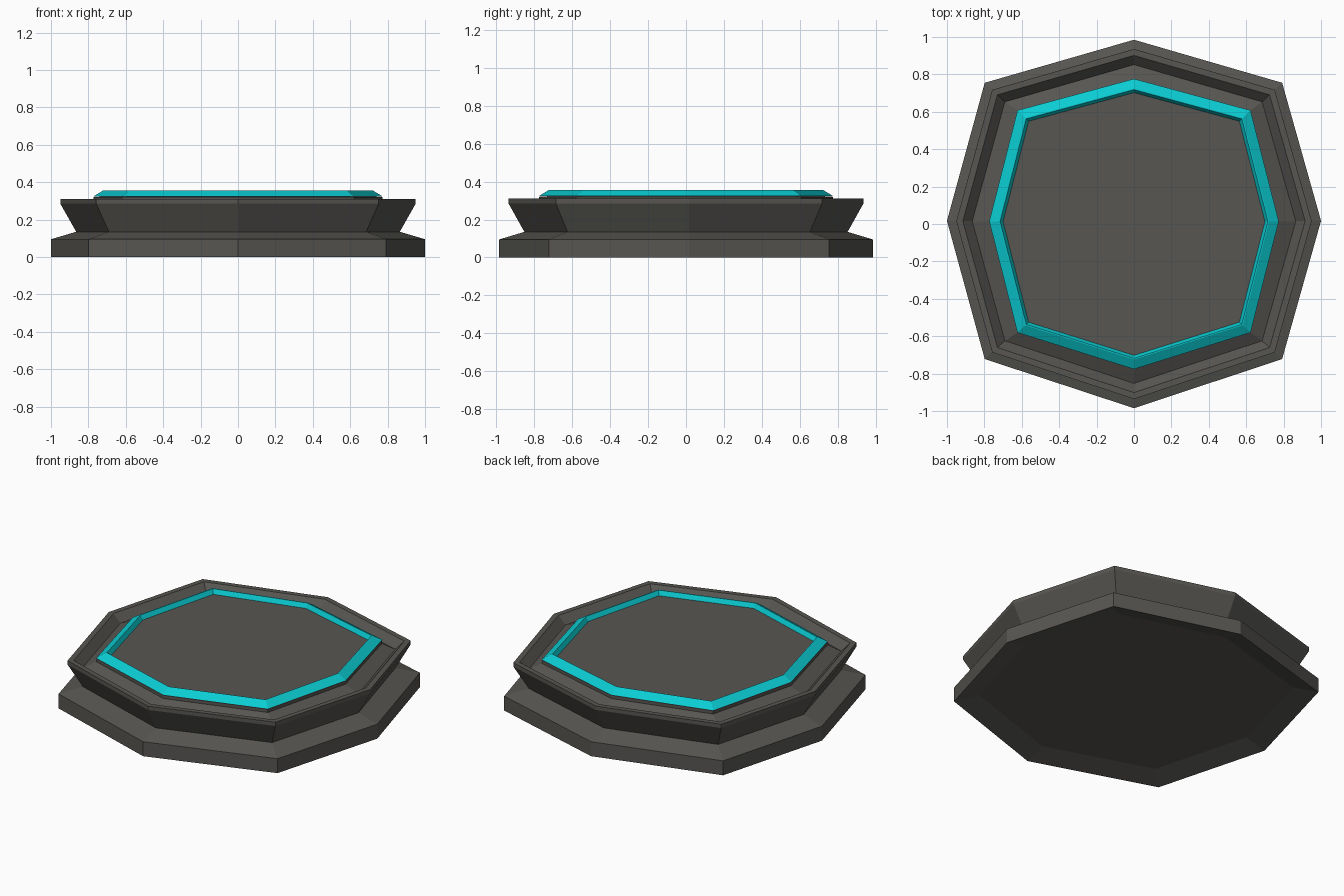
import bpy, bmesh

if "Cube" in bpy.data.objects:
    bpy.data.objects.remove(bpy.data.objects["Cube"])

# Two octagon outlines (unit radius): the foot and rim, and the squarer top plate
OUTER = [(1, .017), (.792, .755), (0, .985), (-.798, .755),
         (-1, .017), (-.798, -.722), (0, -.985), (.792, -.722)]
INNER = [(1, .018), (.805, .785), (0, 1.003), (-.805, .785),
         (-1, .018), (-.805, -.75), (0, -1.003), (.805, -.75)]


def material(name, rgb):
    m = bpy.data.materials.new(name)
    m.diffuse_color = (*rgb, 1)
    m.use_nodes = True
    m.node_tree.nodes["Principled BSDF"].inputs["Base Color"].default_value = m.diffuse_color
    return m


def octagon_loft(name, profile, mat, caps=False):
    """Sweep a (scale, height) profile around the octagon; capped or closed in a ring."""
    bm = bmesh.new()
    rings = [[bm.verts.new((x * s, y * s, z)) for x, y in (INNER if s < .8 else OUTER)]
             for s, z in profile]
    pairs = list(zip(rings, rings[1:]))
    if caps:
        bm.faces.new(rings[0][::-1])
        bm.faces.new(rings[-1])
    else:
        pairs.append((rings[-1], rings[0]))
    for a, b in pairs:
        for i in range(8):
            j = (i + 1) % 8
            bm.faces.new((a[i], a[j], b[j], b[i]))
    bmesh.ops.recalc_face_normals(bm, faces=bm.faces)
    me = bpy.data.meshes.new(name)
    bm.to_mesh(me)
    bm.free()
    me.materials.append(mat)
    ob = bpy.data.objects.new(name, me)
    bpy.context.collection.objects.link(ob)
    return ob


stone = material("dark_warm_grey", (.095, .092, .083))
glow = material("bright_cyan", (.003, .60, .64))

# Body: dished underside, foot, sloped step, flared neck, lip, gutter and top plate
octagon_loft("pedestal_body", [
    (.86, .04), (1, 0), (1, .095), (.865, .135),
    (.95, .285), (.95, .31), (.915, .31), (.865, .26),
    (.772, .298), (.772, .32), (.70, .325)],
    stone, caps=True)

# Bevelled light band around the top plate
octagon_loft("light_band", [
    (.774, .323), (.722, .355), (.716, .355), (.70, .326)], glow)
